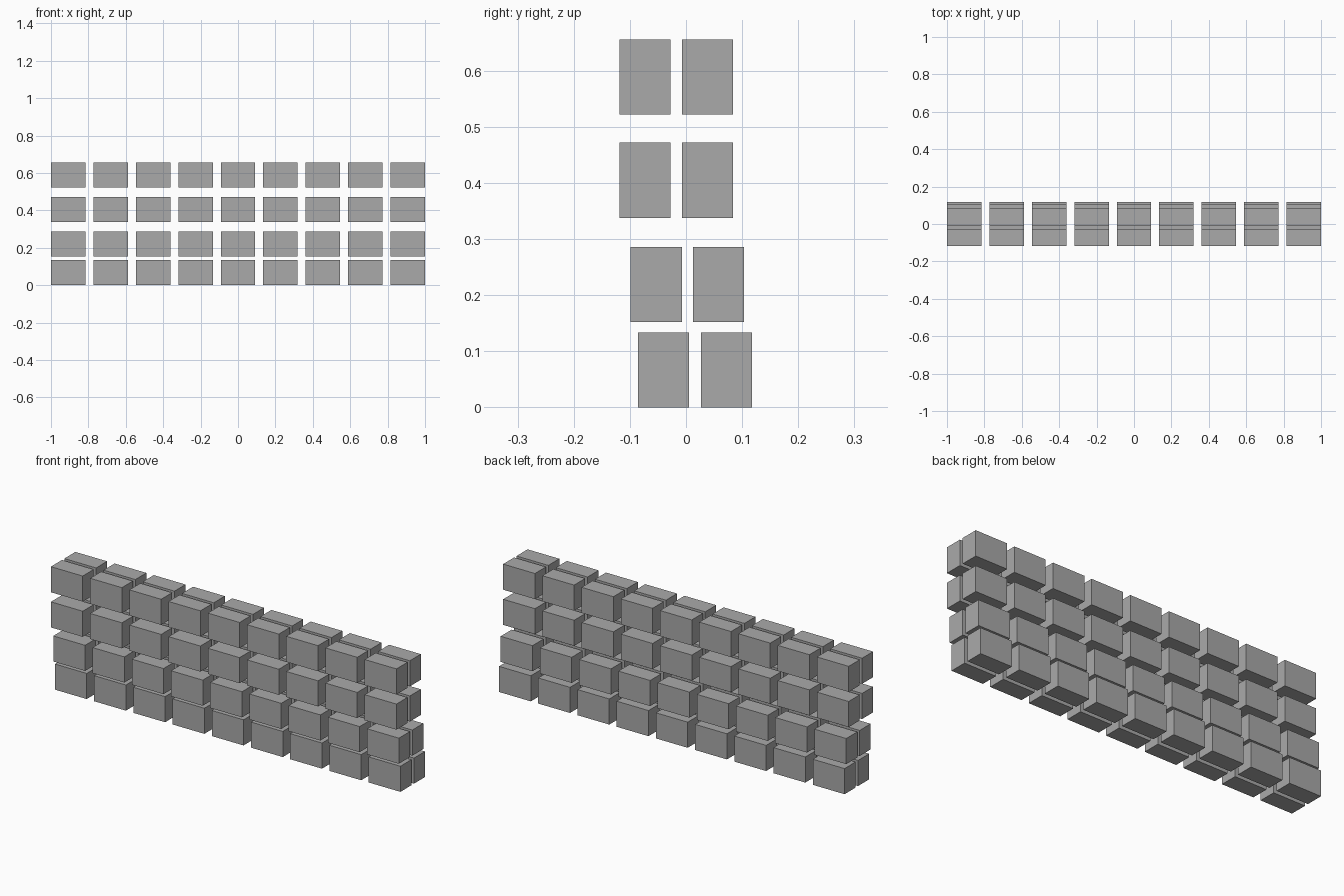
import bpy

cube = bpy.data.objects.get("Cube")
if cube:
    bpy.data.objects.remove(cube, do_unlink=True)

# Single flat grey
GREY = (0.4, 0.4, 0.4, 1.0)
grey = bpy.data.materials.new("plain_grey")
grey.use_nodes = True
grey.diffuse_color = GREY
grey.node_tree.nodes["Principled BSDF"].inputs["Base Color"].default_value = GREY

COLUMNS = 9
WIDTH, DEPTH, HEIGHT = 0.184, 0.091, 0.134
PITCH = (2 - WIDTH) / (COLUMNS - 1)

# Each tier: name, base height, centre of the front block, centre of the back block
TIERS = [
    ("bottom", 0.0, -0.040, 0.072),
    ("lower", 0.152, -0.053, 0.058),
    ("upper", 0.338, -0.073, 0.038),
    ("top", 0.522, -0.073, 0.038),
]


def add_block(name, x, y, base):
    bpy.ops.mesh.primitive_cube_add(size=1, location=(x, y, base + HEIGHT / 2))
    block = bpy.context.object
    block.name = name
    block.scale = (WIDTH, DEPTH, HEIGHT)
    block.data.materials.append(grey)


# Rows of separate blocks, two deep on every tier
for tier, base, front_y, back_y in TIERS:
    for side, y in (("front", front_y), ("back", back_y)):
        for i in range(COLUMNS):
            x = (i - (COLUMNS - 1) / 2) * PITCH
            add_block(f"{tier}_{side}_block_{i + 1}", x, y, base)
